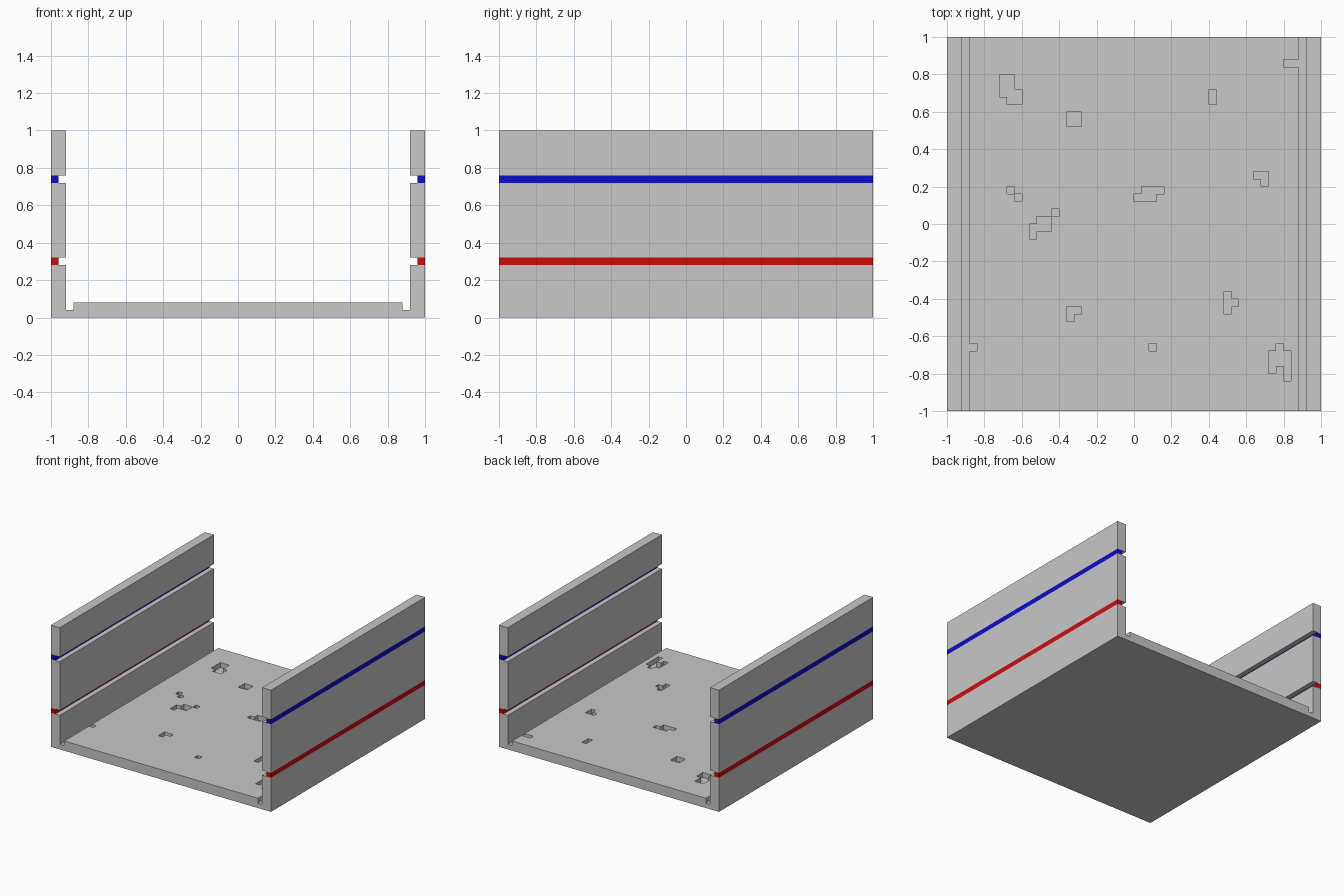
import bpy, bmesh

if "Cube" in bpy.data.objects:
    bpy.data.objects.remove(bpy.data.objects["Cube"])


def material(name, rgb):
    m = bpy.data.materials.new(name)
    m.diffuse_color = (*rgb, 1)
    m.use_nodes = True
    m.node_tree.nodes["Principled BSDF"].inputs["Base Color"].default_value = m.diffuse_color
    return m


GREY = material("light grey", (0.58, 0.58, 0.58))
RED = material("red", (0.6, 0.004, 0.004))
BLUE = material("blue", (0.004, 0.004, 0.6))


def add_object(name, bm, mat):
    me = bpy.data.meshes.new(name)
    bm.to_mesh(me)
    bm.free()
    me.materials.append(mat)
    ob = bpy.data.objects.new(name, me)
    bpy.context.collection.objects.link(ob)
    return ob


def side_strip(name, x0, z0, z1, mat):
    """Full-depth box on the right side, mirrored to the left."""
    bm = bmesh.new()
    for v in bmesh.ops.create_cube(bm, size=1)["verts"]:
        v.co = ((x0 + 1) / 2 + v.co.x * (1 - x0), v.co.y * 2, (z0 + z1) / 2 + v.co.z * (z1 - z0))
    ob = add_object(name, bm, mat)
    ob.modifiers.new("mirror", "MIRROR")


# Side walls: three boards with thin, recessed coloured strips between them
side_strip("lower_wall", 0.92, 0, 0.28, GREY)
side_strip("red_strip", 0.96, 0.28, 0.32, RED)
side_strip("middle_wall", 0.92, 0.32, 0.72, GREY)
side_strip("blue_strip", 0.96, 0.72, 0.76, BLUE)
side_strip("upper_wall", 0.92, 0.76, 1, GREY)

# Floor hollows in hundredths: x0, x1, y0, y1 (first two are the gutters)
HOLLOWS = [
    (-92, -88, -100, 100), (88, 92, -100, 100),
    (-72, -64, 68, 80), (-68, -60, 64, 72),
    (-36, -28, 52, 60), (40, 44, 64, 72), (80, 88, 84, 88),
    (64, 72, 24, 28), (68, 72, 20, 24),
    (4, 16, 16, 20), (0, 12, 12, 16),
    (-68, -64, 16, 20), (-64, -60, 12, 16),
    (-56, -52, -8, 0), (-52, -44, -4, 4), (-44, -40, 4, 8),
    (-36, -32, -52, -44), (-32, -28, -48, -44),
    (48, 52, -48, -36), (52, 56, -44, -40),
    (-88, -84, -68, -64), (8, 12, -68, -64),
    (72, 76, -80, -68), (76, 80, -76, -64), (80, 84, -84, -68),
]


def height(x, y):
    """Floor level of the 4 x 4 cell whose low corner is x, y."""
    if not (-92 <= x < 92 and -100 <= y < 100):
        return 0
    return 4 if any(a <= x < b and c <= y < d for a, b, c, d in HOLLOWS) else 8


# Floor: stepped surface with walls wherever the level changes
bm = bmesh.new()


def face(*pts):
    bm.faces.new([bm.verts.new([c / 100 for c in p]) for p in pts])


for x in range(-92, 96, 4):
    for y in range(-100, 104, 4):
        h, left, front = height(x, y), height(x - 4, y), height(x, y - 4)
        if h:
            face((x, y, h), (x + 4, y, h), (x + 4, y + 4, h), (x, y + 4, h))
            face((x, y, 0), (x, y + 4, 0), (x + 4, y + 4, 0), (x + 4, y, 0))
        if h != left:
            face((x, y, left), (x, y, h), (x, y + 4, h), (x, y + 4, left))
        if h != front:
            face((x, y, front), (x + 4, y, front), (x + 4, y, h), (x, y, h))
bmesh.ops.remove_doubles(bm, verts=bm.verts[:], dist=0.001)
# Merge the flat cells into large faces
bmesh.ops.dissolve_limit(bm, angle_limit=0.01, verts=bm.verts[:], edges=bm.edges[:])
add_object("floor", bm, GREY)
